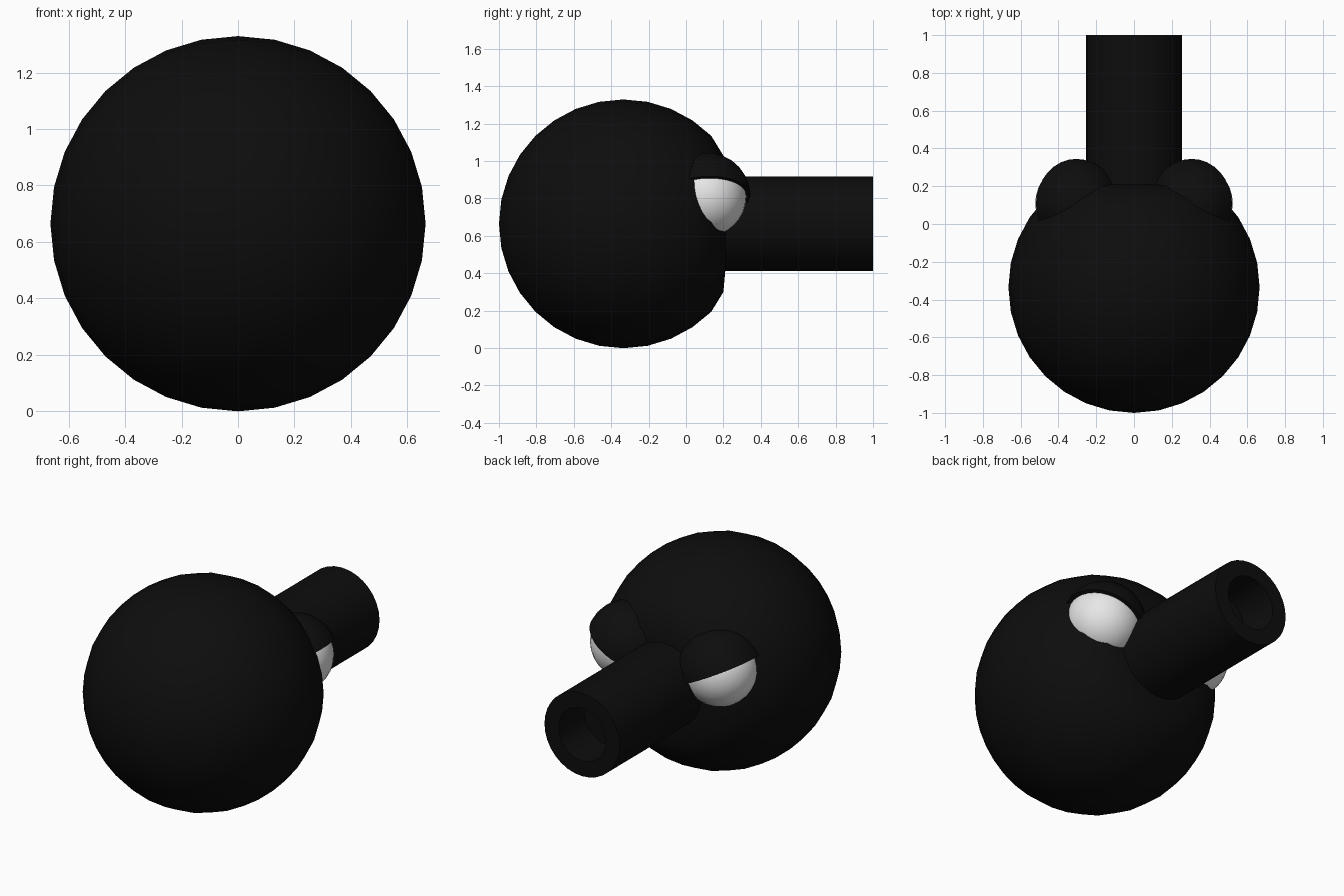
import bpy, bmesh, math
from mathutils import Vector, Matrix

if "Cube" in bpy.data.objects:
    bpy.data.objects.remove(bpy.data.objects["Cube"])

def material(name, v):
    m = bpy.data.materials.new(name)
    m.diffuse_color = (v, v, v, 1)
    m.use_nodes = True
    m.node_tree.nodes["Principled BSDF"].inputs["Base Color"].default_value = m.diffuse_color
    return m

black = material("matte_black", 0.004)
white = material("eye_white", 0.8)

def finish(bm, name, mat):
    me = bpy.data.meshes.new(name)
    bm.to_mesh(me)
    bm.free()
    ob = bpy.data.objects.new(name, me)
    bpy.context.collection.objects.link(ob)
    me.materials.append(mat)
    bpy.ops.object.select_all(action='DESELECT')
    ob.select_set(True)
    bpy.context.view_layer.objects.active = ob
    bpy.ops.object.shade_smooth_by_angle(angle=math.radians(35))
    return ob

# Round body and hollow snout: one profile (radius, y) turned about the y axis
R, CY, CZ, N = 0.665, -0.335, 0.664, 32
profile = [(R * math.sin(math.pi * k / 16), CY - R * math.cos(math.pi * k / 16))
           for k in range(13)]
profile += [(0.364, 0.2), (0.253, 0.21), (0.253, 1.0), (0.16, 1.0), (0.16, 0.75), (0, 0.75)]
bm = bmesh.new()
verts = [bm.verts.new((0, y, CZ + r)) for r, y in profile]
edges = [bm.edges.new(p) for p in zip(verts, verts[1:])]
bmesh.ops.spin(bm, geom=verts + edges, cent=(0, 0, CZ), axis=(0, 1, 0),
               angle=2 * math.pi, steps=N)
bmesh.ops.remove_doubles(bm, verts=bm.verts, dist=0.0005)
bmesh.ops.recalc_face_normals(bm, faces=bm.faces)
finish(bm, "body_and_snout", black)

# Eyes with slanted half-dome lids
for side, label in ((-1, "left"), (1, "right")):
    centre = Vector((0.31 * side, 0.11, 0.81))

    bm = bmesh.new()
    bmesh.ops.create_uvsphere(bm, u_segments=32, v_segments=16, radius=0.213,
                              matrix=Matrix.Translation(centre))
    finish(bm, label + "_eye", white)

    bm = bmesh.new()
    bmesh.ops.create_uvsphere(bm, u_segments=32, v_segments=16, radius=0.235)
    bmesh.ops.delete(bm, geom=[v for v in bm.verts if v.co.z < -0.001], context='VERTS')
    # rim closing the gap between lid and eye
    rim = [e for e in bm.edges if e.is_boundary]
    ext = bmesh.ops.extrude_edge_only(bm, edges=rim)["geom"]
    for v in ext:
        if isinstance(v, bmesh.types.BMVert):
            v.co *= 0.212 / 0.235
    bmesh.ops.recalc_face_normals(bm, faces=bm.faces)
    if max(bm.faces, key=lambda f: f.calc_center_median().z).normal.z < 0:
        bmesh.ops.reverse_faces(bm, faces=bm.faces)
    tilt = Vector((0, 0, 1)).rotation_difference(Vector((-0.46 * side, -0.04, 0.89)))
    bm.transform(Matrix.Translation(centre) @ tilt.to_matrix().to_4x4())
    finish(bm, label + "_eyelid", black)
